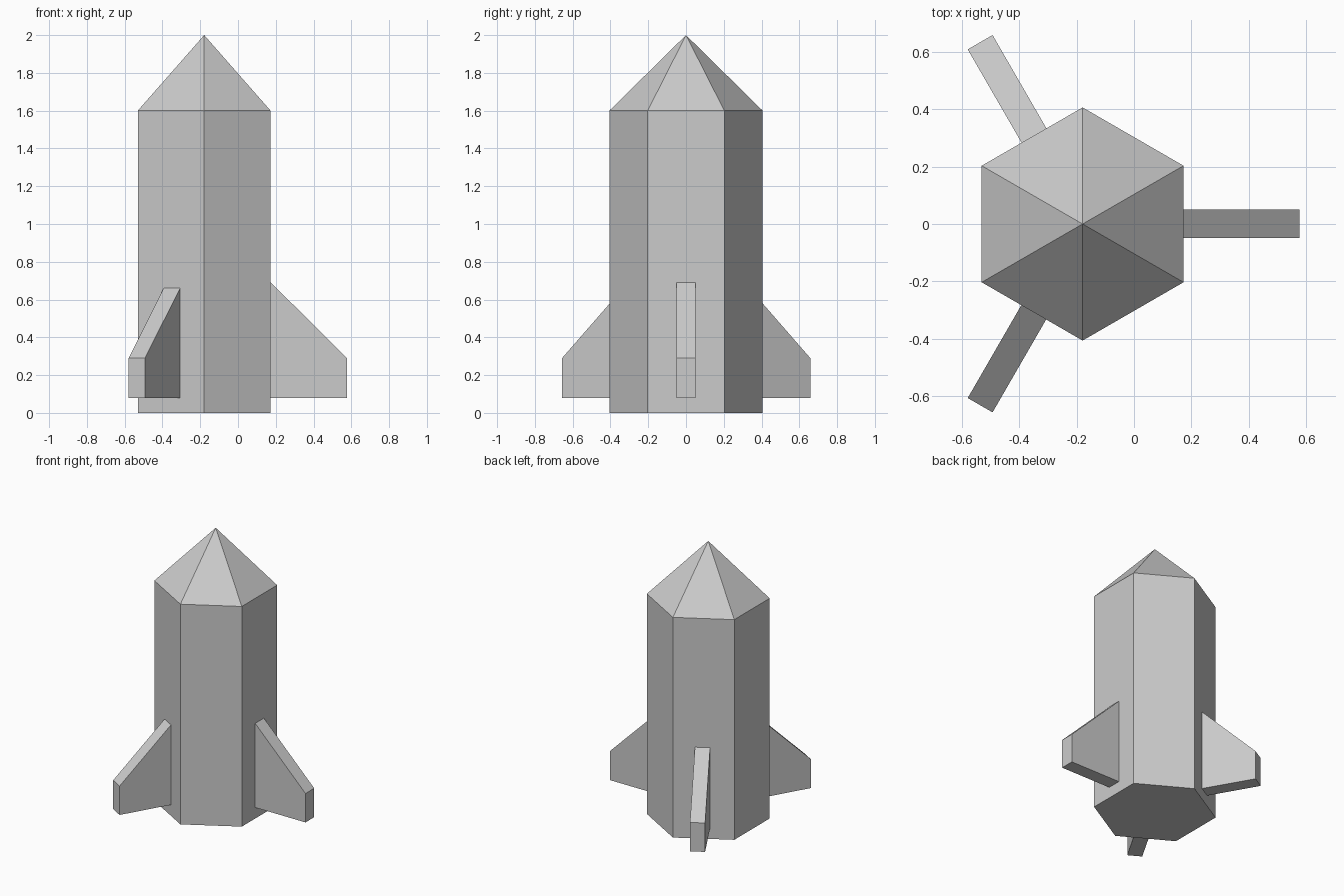
import bpy, bmesh
from math import radians, cos, sin, pi
from mathutils import Matrix

if "Cube" in bpy.data.objects:
    bpy.data.objects.remove(bpy.data.objects["Cube"])

AXIS_X = -0.179          # body axis
R = 0.406                # hexagon corner radius


def make(name, verts, faces, matrix=None):
    bm = bmesh.new()
    vs = [bm.verts.new(v) for v in verts]
    for f in faces:
        bm.faces.new([vs[i] for i in f])
    bmesh.ops.recalc_face_normals(bm, faces=bm.faces)
    mesh = bpy.data.meshes.new(name)
    bm.to_mesh(mesh)
    bm.free()
    obj = bpy.data.objects.new(name, mesh)
    if matrix:
        obj.matrix_world = matrix
    bpy.context.collection.objects.link(obj)
    return obj


# Hexagonal hull with pointed nose
def ring(z):
    return [(AXIS_X + R * cos(pi / 6 + i * pi / 3),
             R * sin(pi / 6 + i * pi / 3), z) for i in range(6)]


verts = ring(0) + ring(1.6) + [(AXIS_X, 0, 2.0)]
faces = [tuple(range(6))]
for i in range(6):
    j = (i + 1) % 6
    faces += [(i, j, j + 6, i + 6), (i + 6, j + 6, 12)]
make("hull", verts, faces)


# Three swept fins, rooted just inside the flat hull sides
def fin(name, angle, centre_x, reach):
    root, slope = 0.32, 0.993
    profile = [(root, 0.08), (reach, 0.08), (reach, 0.29),
               (root, 0.29 + (reach - root) * slope)]
    v = [(x, y, z) for y in (-0.05, 0.05) for x, z in profile]
    f = [(0, 1, 2, 3), (4, 5, 6, 7)]
    f += [(i, (i + 1) % 4, (i + 1) % 4 + 4, i + 4) for i in range(4)]
    make(name, v, f, Matrix.Translation((centre_x, 0.001, 0))
         @ Matrix.Rotation(radians(angle), 4, 'Z'))


fin("fin_right", 0, AXIS_X, 0.756)
fin("fin_back", 120, -0.171, 0.73)
fin("fin_front", 240, -0.171, 0.73)
